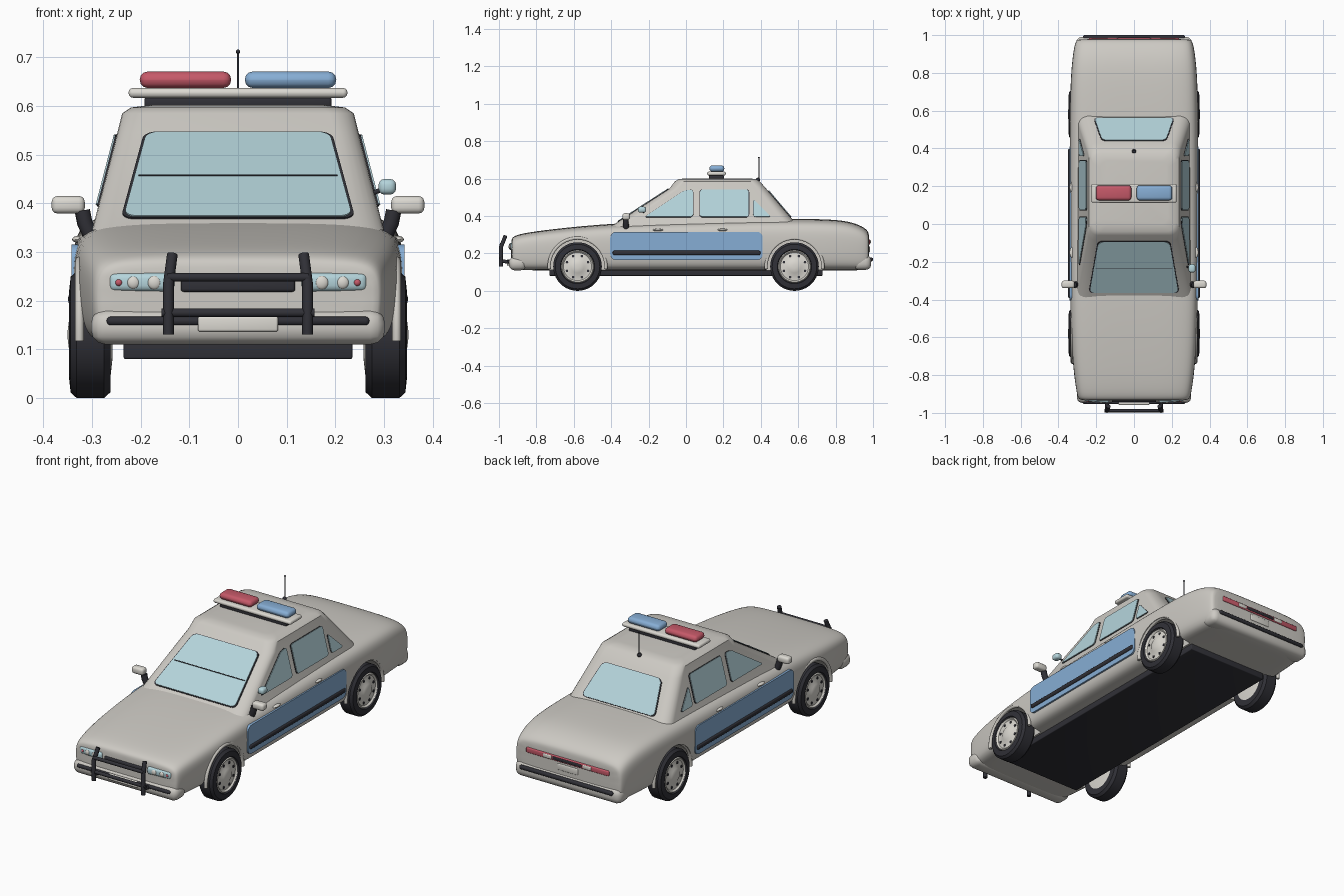
import bpy, bmesh, math
from mathutils import Vector, Matrix

cube = bpy.data.objects.get("Cube")
if cube:
    bpy.data.objects.remove(cube, do_unlink=True)


def material(name, rgb):
    m = bpy.data.materials.new(name)
    m.use_nodes = True
    m.diffuse_color = (*rgb, 1)
    m.node_tree.nodes["Principled BSDF"].inputs["Base Color"].default_value = (*rgb, 1)
    return m


PAINT = material("warm grey paint", (0.61, 0.59, 0.55))
CREAM = material("pale trim", (0.71, 0.69, 0.64))
BLACK = material("black rubber", (0.03, 0.03, 0.038))
GLASS = material("pale blue glass", (0.46, 0.66, 0.71))
BLUE = material("blue", (0.24, 0.42, 0.66))
RED = material("red", (0.56, 0.10, 0.14))


def smooth(ob):
    for p in ob.data.polygons:
        p.use_smooth = True
    ob.data.set_sharp_from_angle(angle=math.radians(38))


def finish(name, bm, mat, mirror=False):
    bmesh.ops.recalc_face_normals(bm, faces=bm.faces)
    me = bpy.data.meshes.new(name)
    bm.to_mesh(me)
    bm.free()
    me.materials.append(mat)
    ob = bpy.data.objects.new(name, me)
    bpy.context.collection.objects.link(ob)
    smooth(ob)
    if mirror:
        ob.modifiers.new("Mirror", "MIRROR").use_mirror_merge = False
    return ob


def box(name, centre, size, mat, bevel=0.006, mirror=False, turn=0):
    bm = bmesh.new()
    bmesh.ops.create_cube(bm, size=1)
    bmesh.ops.scale(bm, vec=size, verts=bm.verts)
    bmesh.ops.bevel(bm, geom=bm.edges[:], offset=bevel, segments=3, profile=0.5,
                    affect='EDGES', clamp_overlap=True)
    bmesh.ops.transform(bm, verts=bm.verts, matrix=Matrix.Translation(centre) @ Matrix.Rotation(turn, 4, 'Z'))
    return finish(name, bm, mat, mirror)


def ball(name, centre, size, mat, mirror=False):
    bm = bmesh.new()
    bmesh.ops.create_uvsphere(bm, u_segments=20, v_segments=12, radius=0.5)
    bmesh.ops.scale(bm, vec=size, verts=bm.verts)
    bmesh.ops.translate(bm, vec=centre, verts=bm.verts)
    return finish(name, bm, mat, mirror)


def panel(name, pts, mat, thick, radius, mirror=False, grow=1.0):
    """Flat plate with rounded corners, raised away from the car's middle."""
    pts = [Vector(p) for p in pts]
    mid = sum(pts, Vector()) / len(pts)
    bm = bmesh.new()
    face = bm.faces.new([bm.verts.new(mid + (p - mid) * grow) for p in pts])
    bmesh.ops.bevel(bm, geom=bm.verts[:], offset=radius, segments=5, profile=0.5, affect='VERTICES')
    face = bm.faces[:][0]
    face.normal_update()
    out = face.normal.copy()
    if out.dot(mid - Vector((0, 0.15, 0.3))) < 0:
        out.negate()
    new = bmesh.ops.extrude_face_region(bm, geom=[face])["geom"]
    bmesh.ops.translate(bm, vec=out * thick, verts=[v for v in new if isinstance(v, bmesh.types.BMVert)])
    return finish(name, bm, mat, mirror)


def loft(bm, rings, closed=False):
    rows = [[bm.verts.new(p) for p in r] for r in rings]
    n = len(rows[0])
    for a, b in zip(rows, rows[1:]):
        for i in range(n):
            bm.faces.new((a[i], a[(i + 1) % n], b[(i + 1) % n], b[i]))
    bm.faces.new(rows[0])
    bm.faces.new(rows[-1])


def lathe(name, profile, y, z, mat):
    """Turn (x, radius) points around a wheel axle."""
    bm = bmesh.new()
    angles = [math.tau * i / 40 for i in range(40)]
    loft(bm, [[(x, y + r * math.cos(a), z + r * math.sin(a)) for a in angles] for x, r in profile])
    return finish(name, bm, mat, True)


def tube(name, pts, radius, mat, mirror=False):
    cu = bpy.data.curves.new(name + "_path", "CURVE")
    cu.dimensions = '3D'
    cu.bevel_depth = radius
    cu.bevel_resolution = 3
    cu.use_fill_caps = True
    sp = cu.splines.new("POLY")
    sp.points.add(len(pts) - 1)
    for p, co in zip(sp.points, pts):
        p.co = (*co, 1)
    tmp = bpy.data.objects.new(name + "_path", cu)
    bpy.context.collection.objects.link(tmp)
    bm = bmesh.new()
    bm.from_mesh(tmp.to_mesh())
    bpy.data.objects.remove(tmp, do_unlink=True)
    return finish(name, bm, mat, mirror)


# Lower body: cross-section scaled along the length, then smoothed
half = [(0, 0), (.7, 0), (.93, .02), (.985, .2), (1, .45), (1, .7), (.97, .87), (.85, .97), (.5, 1), (0, 1)]
section = half + [(-x, z) for x, z in half[-2:0:-1]]
stations = [(-.935, .275, .13, .27), (-.928, .295, .115, .288), (-.89, .305, .11, .306), (-.72, .328, .11, .33),
            (-.4, .34, .108, .362), (0, .34, .108, .374), (.5, .34, .108, .386), (.75, .337, .11, .384),
            (.87, .327, .11, .373), (.945, .316, .11, .345), (.973, .305, .115, .32), (.98, .29, .13, .3)]
bm = bmesh.new()
loft(bm, [[(w * sx, y, lo + (hi - lo) * sz) for sx, sz in section] for y, w, lo, hi in stations])
body = finish("lower_body", bm, PAINT)
sub = body.modifiers.new("Smooth", "SUBSURF")
sub.levels = sub.render_levels = 2

# Wheel wells cut out of the body
bm = bmesh.new()
for side in (-1, 1):
    for y in (-.58, .58):
        place = Matrix.Translation((side * .37, y, .13)) @ Matrix.Rotation(math.pi / 2, 4, 'Y')
        bmesh.ops.create_cone(bm, cap_ends=True, segments=40, radius1=.15, radius2=.15, depth=.25, matrix=place)
cutter = finish("wheel_well_cutter", bm, PAINT)
cutter.hide_render = True
cut = body.modifiers.new("Wells", "BOOLEAN")
cut.object = cutter
cut.operation = 'DIFFERENCE'
bpy.context.view_layer.update()
done = bpy.data.meshes.new_from_object(body.evaluated_get(bpy.context.evaluated_depsgraph_get()))
body.modifiers.clear()
body.data = done
smooth(body)
bpy.data.objects.remove(cutter, do_unlink=True)
box("underfloor", (0, 0, .1), (.47, 1.46, .04), BLACK, .004)

# Cabin: rounded rectangles stacked from beltline to roof
levels = [(.345, .30, -.40, .60, .06), (.545, .248, -.09, .43, .05), (.585, .238, -.06, .395, .05),
          (.597, .22, -.04, .375, .05), (.602, .18, 0, .335, .04)]
rings = []
for z, w, front, back, r in levels:
    ring = []
    for k, (cx, cy) in enumerate([(w - r, back - r), (r - w, back - r), (r - w, front + r), (w - r, front + r)]):
        for i in range(7):
            a = (k + i / 6) * math.pi / 2
            ring.append((cx + r * math.cos(a), cy + r * math.sin(a), z))
    rings.append(ring)
bm = bmesh.new()
loft(bm, rings)
finish("cabin", bm, PAINT)


def wall(z, column):
    """Value of one cabin dimension at a height on the window band."""
    a, b = levels[0], levels[1]
    return a[column] + (b[column] - a[column]) * (z - a[0]) / (b[0] - a[0])


def window(name, pts, radius, mirror=False):
    panel(name + "_seal", pts, BLACK, .003, radius, mirror, 1.025)
    panel(name, pts, GLASS, .006, radius, mirror)


def end_glass(column, low, low_w, high, high_w):
    return [(s * w, wall(z, column), z) for s, w, z in
            ((-1, low_w, low), (1, low_w, low), (1, high_w, high), (-1, high_w, high))]


window("windscreen", end_glass(2, .37, .235, .543, .188), .025)
window("rear_window", end_glass(3, .392, .21, .533, .168), .025)
side_windows = {"front_side_window": [(-.22, .395), (.037, .395), (.037, .54), (-.01, .535)],
                "middle_side_window": [(.075, .395), (.335, .395), (.335, .54), (.075, .54)],
                "quarter_window": [(.36, .395), (.455, .395), (.36, .49)]}
for name, outline in side_windows.items():
    window(name, [(wall(z, 1), y, z) for y, z in outline], .015, True)
box("windscreen_strip", (0, wall(.455, 2) - .006, .457), (.41, .006, .004), BLACK, .001)

# Door panels, rub strips and handles
panel("door_panel", [(.322, y, z) for y, z in ((-.405, .165), (.41, .165), (.41, .315), (-.405, .315))],
      BLUE, .02, .03, True)
box("rub_strip", (.34, .003, .203), (.018, .79, .024), BLACK, .008, True)
for name, y in (("front_handle", -.15), ("rear_handle", .195)):
    ball(name, (.329, y, .326), (.024, .055, .014), CREAM, True)

# Wheels with hubs, bolt holes and arch lips
for end, y in (("front", -.58), ("rear", .58)):
    lathe(end + "_tyre", [(.262, .085), (.262, .118), (.275, .13), (.332, .13), (.344, .119),
                          (.347, .092), (.335, .085)], y, .13, BLACK)
    lathe(end + "_hub", [(.258, .05), (.262, .086), (.338, .089), (.346, .083), (.338, .075), (.34, .045),
                         (.347, .034), (.35, .01)], y, .13, CREAM)
    bm = bmesh.new()
    for i in range(8):
        a = math.tau * (i + .5) / 8
        spot = Vector((.338, y + .061 * math.cos(a), .13 + .061 * math.sin(a)))
        bmesh.ops.create_cone(bm, cap_ends=True, segments=10, radius1=.007, radius2=.007, depth=.008,
                              matrix=Matrix.Translation(spot) @ Matrix.Rotation(math.pi / 2, 4, 'Y'))
    finish(end + "_hub_holes", bm, BLACK, True)
    arc = [math.radians(-5 + 190 * i / 24) for i in range(25)]
    tube(end + "_arch_lip", [(.326, y + .152 * math.cos(a), .13 + .152 * math.sin(a)) for a in arc],
         .009, PAINT, True)

# Nose: bumper, grille, lamps and plate
box("front_bumper", (0, -.9, .146), (.605, .095, .072), PAINT, .03)
box("front_bumper_strip", (0, -.942, .158), (.54, .024, .018), BLACK, .008)
box("front_plate", (0, -.95, .152), (.165, .016, .032), CREAM, .005)
box("grille", (0, -.928, .231), (.235, .03, .026), BLACK, .006)
box("headlamp", (.197, -.917, .238), (.135, .05, .038), GLASS, .012, True, math.radians(5))
for name, x, size, mat in (("inner_lamp", .172, .028, CREAM), ("outer_lamp", .215, .026, CREAM),
                           ("marker_lamp", .245, .015, RED)):
    ball(name, (x, -.957 + x * .09, .237), (size, .014, size), mat, True)

# Push bar
tube("push_bar_post", [(.143, -.989, .13), (.143, -.989, .235), (.135, -.965, .295)], .011, BLACK, True)
tube("push_bar_arm", [(.143, -.985, .16), (.143, -.92, .15)], .01, BLACK, True)
for name, z, w in (("upper_push_bar", .248, .145), ("lower_push_bar", .175, .157)):
    tube(name, [(-w, -.988, z), (w, -.988, z)], .009, BLACK)

# Tail: bumper, light strip and plate
box("rear_bumper", (0, .942, .152), (.615, .096, .08), PAINT, .03)
box("rear_bumper_strip", (0, .984, .168), (.54, .032, .02), BLACK, .008)
box("tail_light_strip", (0, .967, .262), (.48, .036, .028), RED, .006)
box("reversing_lamp", (.115, .97, .262), (.05, .036, .02), CREAM, .004, True)
box("tail_centre_strip", (0, .97, .262), (.17, .036, .016), BLACK, .004)
box("rear_plate", (0, .974, .222), (.12, .018, .034), CREAM, .005)

# Mirrors and single spotlight
tube("mirror_stalk", [(.305, -.32, .338), (.315, -.322, .36), (.32, -.322, .385)], .016, BLACK, True)
box("mirror", (.349, -.32, .397), (.068, .04, .036), CREAM, .012, True)
tube("spotlight_stalk", [(.27, -.225, .418), (.3, -.23, .43)], .005, BLACK)
box("spotlight", (.307, -.235, .434), (.036, .044, .032), GLASS, .012)

# Roof light bar and aerial
box("light_bar_mount", (0, .163, .607), (.385, .08, .022), BLACK, .006)
box("light_bar_base", (0, .163, .627), (.45, .1, .02), CREAM, .009)
for name, x, mat in (("red_beacon", -.108, RED), ("blue_beacon", .108, BLUE)):
    box(name, (x, .165, .654), (.188, .08, .034), mat, .0165)
tube("aerial", [(0, .39, .585), (0, .39, .713)], .0025, BLACK)
ball("aerial_tip", (0, .39, .712), (.009, .009, .009), BLACK)
ball("aerial_base", (0, .385, .594), (.022, .022, .022), BLACK)
